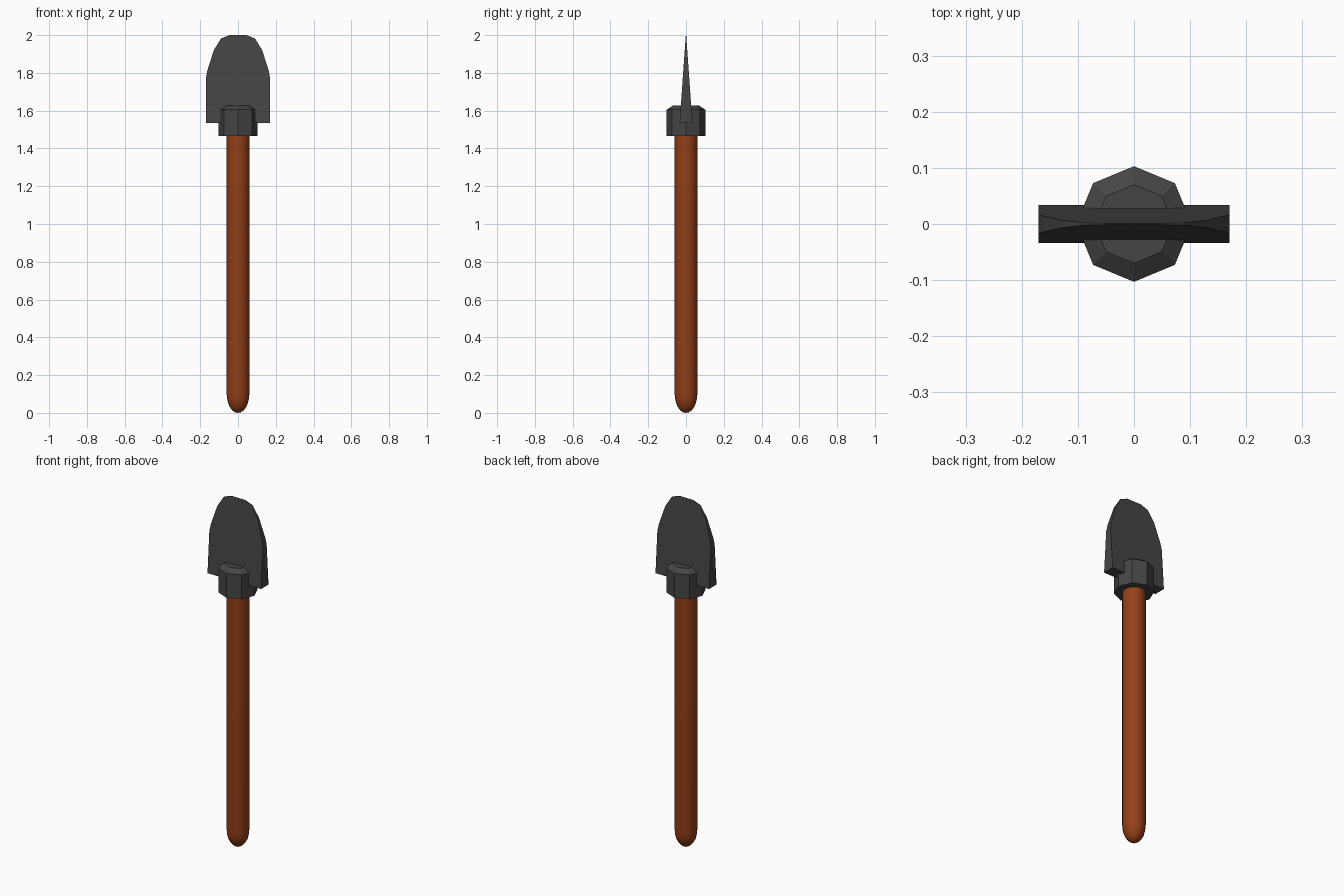
import bpy, bmesh
from math import sin, cos, pi

if "Cube" in bpy.data.objects:
    bpy.data.objects.remove(bpy.data.objects["Cube"])


def material(name, color):
    m = bpy.data.materials.new(name)
    m.diffuse_color = (*color, 1)
    m.use_nodes = True
    m.node_tree.nodes["Principled BSDF"].inputs["Base Color"].default_value = m.diffuse_color
    return m


def add_object(name, bm, mat):
    bmesh.ops.recalc_face_normals(bm, faces=bm.faces[:])
    me = bpy.data.meshes.new(name)
    bm.to_mesh(me)
    bm.free()
    me.materials.append(mat)
    ob = bpy.data.objects.new(name, me)
    bpy.context.collection.objects.link(ob)
    return ob


def lathe(name, profile, sides, mat):
    """Stack rings of (radius, z); a zero radius closes to a point, otherwise the end is capped."""
    bm = bmesh.new()
    rings = []
    for r, z in profile:
        if r == 0:
            rings.append([bm.verts.new((0, 0, z))] * sides)
        else:
            rings.append([bm.verts.new((r * cos(2 * pi * i / sides), r * sin(2 * pi * i / sides), z))
                          for i in range(sides)])
    for a, b in zip(rings, rings[1:]):
        for i in range(sides):
            j = (i + 1) % sides
            bm.faces.new(list(dict.fromkeys((a[i], a[j], b[j], b[i]))))
    for ring in (rings[0], rings[-1]):
        if ring[0] is not ring[1]:
            bm.faces.new(ring)
    return add_object(name, bm, mat)


wood = material("wood", (0.30, 0.05, 0.009))
iron = material("dark_iron", (0.06, 0.06, 0.06))

# Round handle with a domed butt
dome = [(0.06 * sin(a), 0.1 - 0.1 * cos(a)) for a in (i * pi / 12 for i in range(1, 7))]
handle = lathe("handle", [(0, 0)] + dome + [(0.06, 1.50)], 16, wood)
bpy.context.view_layer.objects.active = handle
handle.select_set(True)
bpy.ops.object.shade_smooth_by_angle()

# Octagonal collar with a chamfered top
lathe("collar", [(0.103, 1.465), (0.103, 1.605), (0.07, 1.627)], 8, iron)

# Blade: half outline mirrored, thickness tapering to a thin tip
half = [(0.17, 1.535), (0.17, 1.77), (0.163, 1.81), (0.128, 1.92), (0.09, 1.982), (0.045, 2.0)]
outline = half + [(-x, z) for x, z in reversed(half)]
bm = bmesh.new()
sheets = []
for side in (-1, 1):
    sheets.append([bm.verts.new((x, side * (0.001 + 0.033 * (2.0 - z) / 0.465), z)) for x, z in outline])
    bm.faces.new(sheets[-1])
n = len(outline)
for i in range(n):
    j = (i + 1) % n
    bm.faces.new((sheets[0][i], sheets[0][j], sheets[1][j], sheets[1][i]))
add_object("blade", bm, iron)
